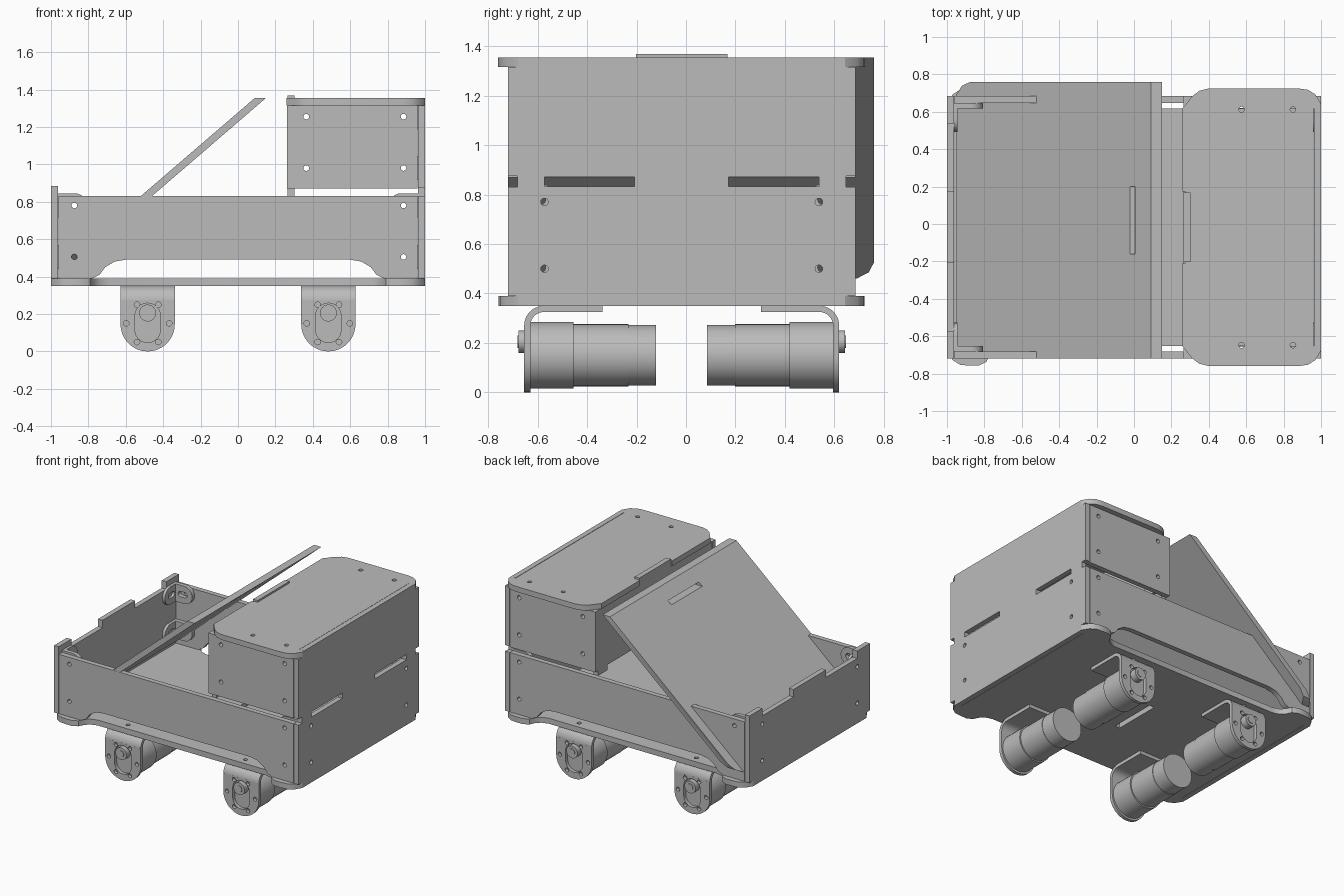
import bpy, bmesh
from math import sin, cos, radians, pi, atan2, hypot
from mathutils import Matrix, Vector

if "Cube" in bpy.data.objects:
    bpy.data.objects.remove(bpy.data.objects["Cube"], do_unlink=True)

grey = bpy.data.materials.new("plain grey")
grey.use_nodes = True
COLOUR = (0.5, 0.5, 0.5, 1)
grey.diffuse_color = COLOUR
grey.node_tree.nodes["Principled BSDF"].inputs["Base Color"].default_value = COLOUR

X, Y, Z = Vector((1, 0, 0)), Vector((0, 1, 0)), Vector((0, 0, 1))
MID = -0.0175      # y of the body's middle plane
T = 0.0375         # sheet thickness
HALF = 0.7025      # half width over the walls
parts = []


def finish(name, mesh):
    mesh.materials.clear()
    mesh.materials.append(grey)
    obj = bpy.data.objects.new(name, mesh)
    bpy.context.collection.objects.link(obj)
    parts.append(obj)


def plate(name, loops, thick, origin, u, v, w):
    """Flat sheet: outline plus holes in (u, v), thickened along w."""
    curve = bpy.data.curves.new(name, "CURVE")
    curve.dimensions, curve.fill_mode = "2D", "BOTH"
    curve.extrude = thick / 2
    for pts in loops:
        spline = curve.splines.new("POLY")
        spline.points.add(len(pts) - 1)
        for p, (a, b) in zip(spline.points, pts):
            p.co = (a, b, 0, 1)
        spline.use_cyclic_u = True
    temp = bpy.data.objects.new("temp", curve)
    bpy.context.collection.objects.link(temp)
    deps = bpy.context.evaluated_depsgraph_get()
    mesh = bpy.data.meshes.new_from_object(temp.evaluated_get(deps))
    bpy.data.objects.remove(temp)
    bpy.data.curves.remove(curve)
    mat = Matrix((u, v, w)).transposed().to_4x4()
    mat.translation = Vector(origin) + w * thick / 2
    bm = bmesh.new()
    bm.from_mesh(mesh)
    bm.transform(mat)
    bmesh.ops.remove_doubles(bm, verts=bm.verts, dist=1e-4)
    bmesh.ops.recalc_face_normals(bm, faces=bm.faces)
    bm.to_mesh(mesh)
    bm.free()
    finish(name, mesh)


def rod(name, x, z, y0, y1, r):
    bm = bmesh.new()
    mat = Matrix.Translation((x, (y0 + y1) / 2, z)) @ Matrix.Rotation(pi / 2, 4, "X")
    bmesh.ops.create_cone(bm, cap_ends=True, segments=40, radius1=r, radius2=r,
                          depth=abs(y1 - y0), matrix=mat)
    mesh = bpy.data.meshes.new(name)
    bm.to_mesh(mesh)
    bm.free()
    finish(name, mesh)


def arc(cx, cy, r, a0, a1, n=12):
    return [(cx + r * cos(radians(a0 + (a1 - a0) * i / n)),
             cy + r * sin(radians(a0 + (a1 - a0) * i / n))) for i in range(n + 1)]


def hole(cx, cy, r=0.015):
    return arc(cx, cy, r, 0, 337.5, 15)


def rect(a0, a1, b0, b1):
    return [(a0, b0), (a1, b0), (a1, b1), (a0, b1)]


def flip(pts, sx, sy):
    out = [(sx * a, sy * b) for a, b in pts]
    return out[::-1] if sx * sy < 0 else out


# Base plate with four rounded ears
ear = [(.96, .635), (1, .635), (1, .66), (.97, .71), (.93, .735), (.88, .74),
       (.83, .74), (.79, .72), (.77, .68), (.74, .65), (.69, .635)]
outline = [p for s in ((1, 1), (-1, 1), (-1, -1), (1, -1)) for p in flip(ear, *s)]
holes = [hole(sx * .48, sy * .58) for sx in (1, -1) for sy in (1, -1)]
plate("base_plate", [outline, rect(-.04, 0, -.18, .18)] + holes, T + .003,
      (0, MID, .35), X, Y, Z)

# Long walls of the lower tray and of the upper box
swoop = [(.96, .39), (.78, .39), (.74, .41), (.71, .45), (.66, .48), (.6, .49)]
wall = swoop[::-1] + [(.96, .83), (-.96, .83)] + [(-a, b) for a, b in swoop]
wall_holes = [hole(x, z) for x in (-.875, .885) for z in (.505, .78)]
box_holes = [hole(x, z) for x in (.365, .885) for z in (.98, 1.255)]
for side, s in (("front", -1), ("back", 1)):
    at = (0, MID + s * HALF, 0)
    plate(side + "_tray_wall", [wall] + wall_holes, T, at, X, Z, Y * -s)
    plate(side + "_box_wall", [rect(.262, .96, .87, 1.315)] + box_holes, T, at, X, Z, Y * -s)

# Tall end panel with slots and notched corners
half = [(.635, .35), (.635, .39), (HALF, .39), (HALF, .83), (.665, .83), (.665, .875),
        (HALF, .875), (HALF, 1.315), (.635, 1.315), (.635, 1.355)]
end_holes = [hole(s * .555, z) for s in (1, -1) for z in (.5, .77)]
slots = [rect(.19, .555, .833, .872), rect(-.555, -.19, .833, .872)]
plate("left_end_panel", [half + flip(half, -1, 1)] + slots + end_holes, T,
      (1, MID, 0), Y, Z, -X)

# Low end panel with raised tabs
half = [(.635, .35), (.635, .39), (HALF, .39), (HALF, .885), (.555, .885),
        (.555, .83), (.19, .83), (.19, .885)]
plate("right_end_panel", [half + flip(half, -1, 1)] + end_holes, T,
      (-1, MID, 0), Y, Z, X)

# Divider closing the upper box
half = [(.555, .87), (.555, .83), (.665, .83), (.665, 1.315), (.185, 1.315), (.185, 1.368)]
plate("box_divider", [half + flip(half, -1, 1)], T, (.265, MID, 0), Y, Z, X)

# Lid of the upper box
half = [(.96, .635), (1, .635), (1, .66), (.97, .71), (.93, .735), (.88, .742), (.4, .742),
        (.35, .73), (.31, .70), (.275, .655), (.258, .635), (.258, .19), (.275, .19)]
lid_holes = [hole(x, s * .63) for x in (.575, .85) for s in (1, -1)]
plate("box_lid", [half + flip(half, 1, -1)] + lid_holes, T + .002,
      (0, MID, 1.315), X, Y, Z)

# Sloping ramp: sheared sheet with level ends
run, rise = 1.04, .895
length = hypot(run, rise)
angle = atan2(rise, run)
ramp = [(-.719, .1), (-.65, 0), (.69, 0), (.74, .04), (.76, .1), (.76, length), (-.719, length)]
plate("ramp", [ramp, rect(-.16, .20, 1.225, 1.262)], .06,
      (-.95, 0, .46), Y, Vector((cos(angle), 0, sin(angle))), X)

# Slotted angle brackets inside the corners
tab = [(0, -.065)] + arc(.09, 0, .065, -90, 90) + [(0, .065)]
slot = arc(.095, 0, .02, -90, 90, 6) + arc(.06, 0, .02, 90, 270, 6)
corners = [(-.9625, 1, (.505, .78), "tray_right"), (.9625, -1, (.505, .78), "tray_left"),
           (.3025, 1, (.98, 1.25), "box_right"), (.9625, -1, (.98, 1.25), "box_left")]
for x, d, levels, label in corners:
    for s in (1, -1):
        for z in levels:
            at = (x, MID + s * (HALF - T), z)
            name = label + ("_back" if s > 0 else "_front") + "_bracket"
            plate(name + "_long", [tab, slot], .03, at, X * d, Z, Y * -s)
            plate(name + "_short", [tab, slot], .02, at, Y * -s, Z, X * d)

# Four motors on bent mounts under the base
face = [(.145, .275)] + [(-.145, .275)] + arc(0, .145, .145, 180, 360, 24)
window = arc(0, .19, .068, 0, 180) + arc(0, .115, .068, 180, 360)
screws = [hole(sx * a, b) for sx in (1, -1) for a, b in ((.057, .05), (.115, .15), (.057, .25))]
bend = (arc(.557, .27, .08, 0, 90, 10) + [(.32, .35), (.32, .325)]
        + arc(.557, .27, .055, 90, 0, 10))
for sx, lr in ((1, "left"), (-1, "right")):
    for s, fb in ((1, "back"), (-1, "front")):
        name, x = fb + "_" + lr, sx * .483
        reach = lambda d: MID + s * d
        plate(name + "_mount_face", [face, window] + screws, .025, (x, reach(.637), 0), X, Z, Y * -s)
        plate(name + "_mount_bend", [bend], .29, (x - .145, MID, 0), Y * s, Z, X)
        rod(name + "_gearbox", x, .15, reach(.612), reach(.437), .135)
        rod(name + "_motor", x, .15, reach(.437), reach(.215), .126)
        rod(name + "_motor_cap", x, .15, reach(.215), reach(.103), .123)
        rod(name + "_shaft_collar", x, .205, reach(.612), reach(.66), .045)
        rod(name + "_shaft_tip", x, .205, reach(.65), reach(.664), .025)

# Smooth the round surfaces, keep the sheet edges sharp
bpy.ops.object.select_all(action="DESELECT")
for obj in parts:
    obj.select_set(True)
bpy.context.view_layer.objects.active = parts[0]
bpy.ops.object.shade_smooth_by_angle(angle=radians(30))
